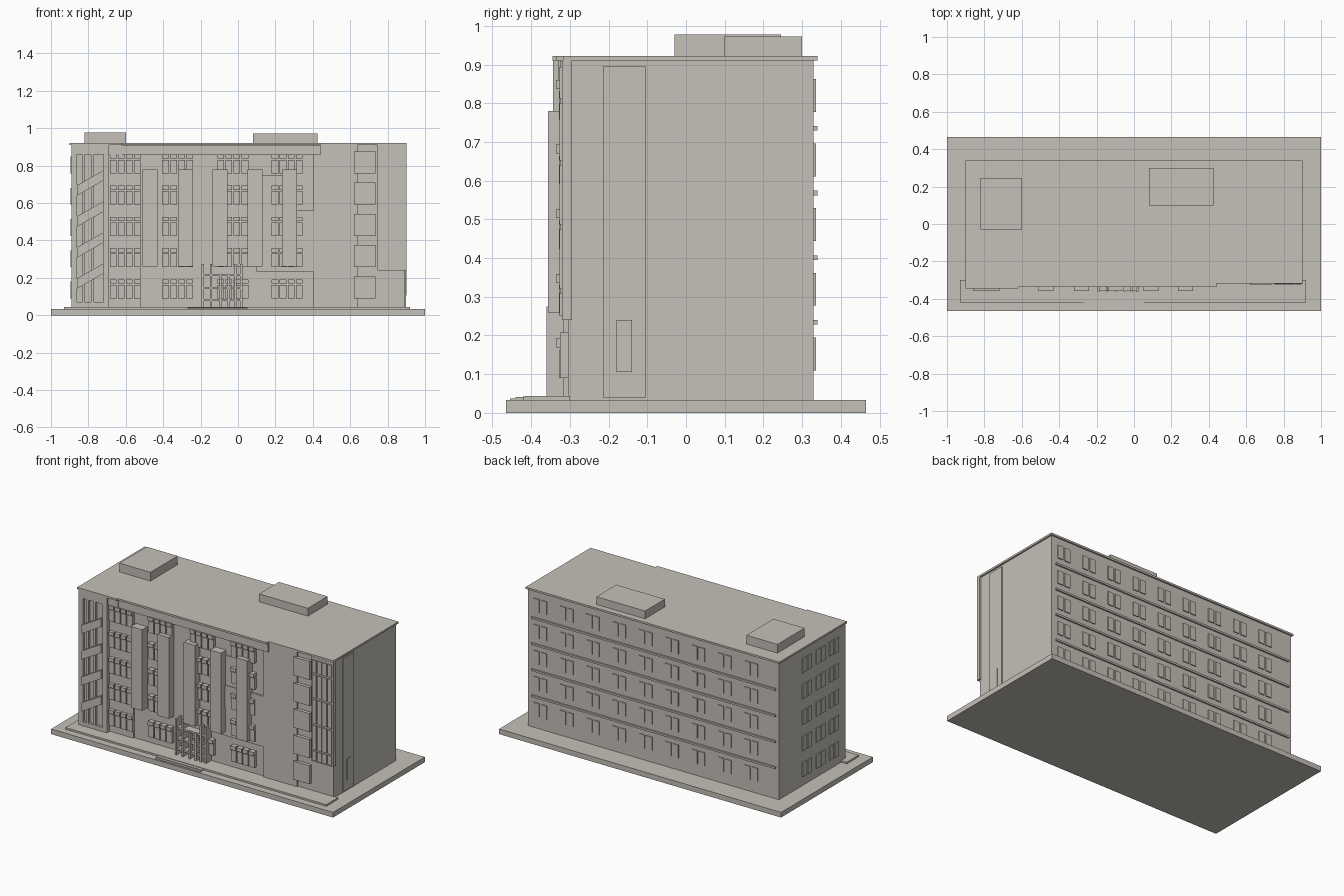
import bpy, bmesh

stone = bpy.data.materials.new("warm_grey")
stone.diffuse_color = (0.56, 0.53, 0.48, 1)


def finish(name, bm):
    bmesh.ops.recalc_face_normals(bm, faces=bm.faces)
    me = bpy.data.meshes.new(name)
    bm.to_mesh(me)
    bm.free()
    me.materials.append(stone)
    ob = bpy.data.objects.new(name, me)
    bpy.context.collection.objects.link(ob)
    return ob


def boxes(name, items):
    """One object from boxes given as (x0, x1, y0, y1, z0, z1)."""
    bm = bmesh.new()
    for x0, x1, y0, y1, z0, z1 in items:
        vs = bmesh.ops.create_cube(bm, size=1)["verts"]
        for v in vs:
            v.co = (x1 if v.co.x > 0 else x0,
                    y1 if v.co.y > 0 else y0,
                    z1 if v.co.z > 0 else z0)
    return finish(name, bm)


FRONT, BACK, SIDE = -0.305, 0.33, 0.89
FLOORS = [0.09 + 0.167 * i for i in range(5)]

# Ground slab, terrace and entrance steps
boxes("ground_slab", [(-1, 1, -0.465, 0.465, 0, 0.033)])
boxes("terrace", [(-0.93, 0.92, -0.42, -0.30, 0.03, 0.044)])
boxes("entrance_steps", [(-0.27, 0.05, -0.455, -0.42, 0.03, 0.037),
                         (-0.27, 0.05, -0.44, -0.42, 0.03, 0.041)])

# Main block and slightly raised facade zones
boxes("main_block", [(-SIDE, SIDE, FRONT, BACK, 0.03, 0.912)])
boxes("facade_zones", [
    (-0.69, -0.52, -0.314, FRONT, 0.04, 0.856),
    (0.40, 0.64, -0.316, FRONT, 0.04, 0.91),
    (-0.69, -0.62, -0.33, FRONT, 0.856, 0.91),
    (-0.62, 0.44, -0.325, FRONT, 0.856, 0.908)])
boxes("facade_panels", [(0.10, 0.40, -0.314, FRONT, 0.235, 0.41),
                        (0.13, 0.40, -0.318, FRONT, 0.41, 0.56),
                        (0.13, 0.235, -0.314, FRONT, 0.56, 0.75)])

# Roof slab with stepped front edge, and roof plant boxes
boxes("roof_slab", [(-0.90, 0.90, -0.318, 0.34, 0.91, 0.922),
                    (-0.90, -0.62, -0.345, -0.318, 0.91, 0.922),
                    (-0.62, 0.44, -0.336, -0.318, 0.91, 0.922)])
boxes("roof_plant", [(-0.82, -0.60, -0.03, 0.245, 0.92, 0.978),
                     (0.08, 0.425, 0.10, 0.30, 0.92, 0.972)])

# Front windows: groups of four, each with a small upper light
wins = []
for gx in (-0.685, -0.405, -0.11, 0.18):
    for z in FLOORS:
        for k in range(4):
            x = gx + 0.043 * k
            wins.append((x, x + 0.036, -0.328, FRONT, z, z + 0.073))
            wins.append((x, x + 0.036, -0.336, FRONT, z + 0.079, z + 0.102))
boxes("front_windows", wins)

# Tall vertical fins
boxes("front_fins", [(x, x + 0.08, -0.357, FRONT, 0.26, 0.78)
                     for x in (-0.51, -0.32, -0.135, 0.05, 0.235)])

# Entrance lattice
lattice = [(x, x + 0.012, -0.36, FRONT, z0, z1) for x, z0, z1 in (
    (-0.195, 0.044, 0.275), (-0.15, 0.044, 0.275), (-0.10, 0.044, 0.22),
    (-0.055, 0.044, 0.22), (-0.02, 0.044, 0.275), (0.012, 0.044, 0.275))]
lattice += [(-0.195, 0.024, -0.355, FRONT, z, z + 0.012)
            for z in (0.075, 0.14, 0.21)]
boxes("entrance_lattice", lattice)

# Left stair tower: piers around three tall slots
piers = [(-0.89, -0.86), (-0.835, -0.82), (-0.785, -0.77), (-0.72, -0.69)]
boxes("stair_tower", [(a, b, -0.343, FRONT, 0.04, 0.91) for a, b in piers]
      + [(-0.89, -0.69, -0.343, FRONT, 0.04, 0.07),
         (-0.89, -0.69, -0.343, FRONT, 0.86, 0.91),
         (-0.89, -0.69, -0.328, FRONT, 0.06, 0.87)])

# Slanted stair bands across the slots
bm = bmesh.new()
for i in range(4):
    z = 0.142 + 0.166 * i
    ring = [(-0.86, z), (-0.72, z + 0.08), (-0.72, z + 0.135), (-0.86, z + 0.055)]
    face = bm.faces.new([bm.verts.new((x, -0.357, h)) for x, h in ring])
    ext = bmesh.ops.extrude_face_region(bm, geom=[face])["geom"]
    bmesh.ops.translate(bm, vec=(0, 0.03, 0),
                        verts=[g for g in ext if isinstance(g, bmesh.types.BMVert)])
finish("stair_bands", bm)

# Right wing: square bays and glazed corner
boxes("square_bays", [(0.62, 0.735, -0.326, FRONT, z, z + 0.118) for z in FLOORS])
boxes("glazed_corner", [(0.745, 0.90, -0.32, FRONT + 0.01, 0.24, 0.91)])
panes = []
for z0, z1 in ((0.25, 0.31), (0.32, 0.475), (0.487, 0.64), (0.652, 0.80), (0.812, 0.893)):
    for k in range(4):
        x = 0.753 + 0.0365 * k
        panes.append((x, x + 0.03, -0.327, -0.315, z0, z1))
boxes("corner_panes", panes)

# Right side panel with door
boxes("side_panel", [(SIDE - 0.01, 0.897, -0.215, -0.105, 0.04, 0.895)])
boxes("side_door", [(SIDE, 0.901, -0.18, -0.14, 0.105, 0.24)])

# Back: nine window pairs per floor and ledges between floors
back = []
for i in range(9):
    x = -0.695 + 0.187 * i
    for z in FLOORS:
        for a, b in ((-0.046, -0.006), (0.006, 0.046)):
            back.append((x + a, x + b, BACK - 0.01, 0.336, z + 0.02, z + 0.105))
boxes("back_windows", back)
boxes("back_ledges", [(-0.87, 0.86, BACK - 0.01, 0.34, z, z + 0.012)
                      for z in (0.228, 0.395, 0.562, 0.729)])

# Left side windows
boxes("left_windows", [(-0.896, -0.88, y + a, y + b, z, z + 0.09)
                       for y in (0.05, -0.09, -0.225) for z in FLOORS
                       for a, b in ((-0.046, -0.004), (0.004, 0.046))])
